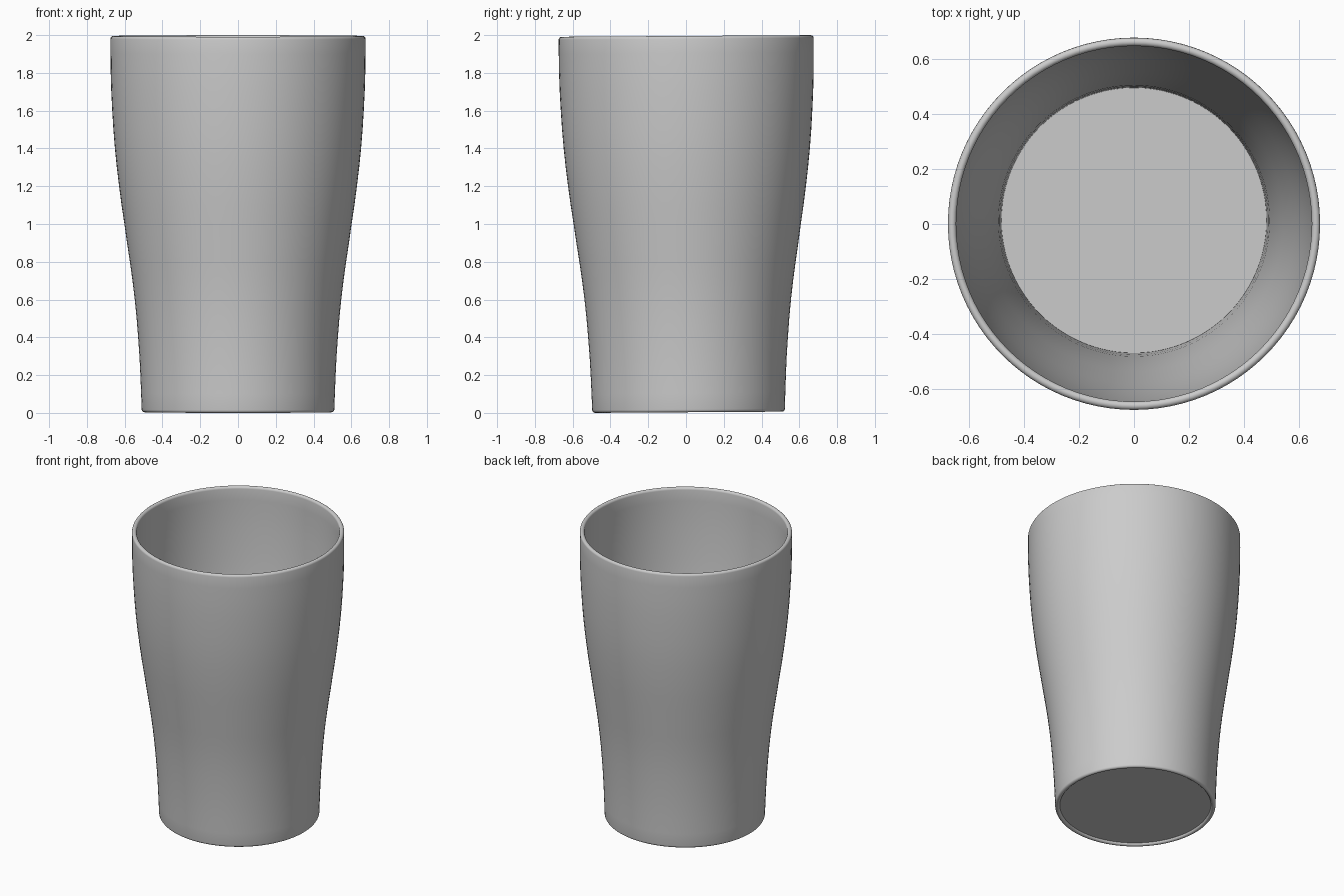
import bpy, bmesh, math
from mathutils import Matrix, Vector

cube = bpy.data.objects.get("Cube")
if cube:
    bpy.data.objects.remove(cube, do_unlink=True)

SEGMENTS = 96
HEIGHT = 1.992
WALL = 0.03

# The tumbler leans forward very slightly
LEAN = Matrix.Translation((0, 0.0135, 0.0034)) @ Matrix.Rotation(0.0065, 4, 'X')

grey = bpy.data.materials.new("light grey")
grey.use_nodes = True
colour = (0.6, 0.6, 0.6, 1)
grey.diffuse_color = colour
grey.node_tree.nodes["Principled BSDF"].inputs["Base Color"].default_value = colour


def lathe(name, profile, closed):
    """Spin a (radius, height) profile around the z axis."""
    bm = bmesh.new()
    verts = [bm.verts.new((r, 0, z)) for r, z in profile]
    edges = [bm.edges.new(pair) for pair in zip(verts, verts[1:])]
    if closed:
        edges.append(bm.edges.new((verts[-1], verts[0])))
    bmesh.ops.spin(bm, geom=verts + edges, cent=(0, 0, 0), axis=(0, 0, 1),
                   angle=math.tau, steps=SEGMENTS, use_duplicate=False)
    bmesh.ops.remove_doubles(bm, verts=bm.verts, dist=0.0001)
    bmesh.ops.recalc_face_normals(bm, faces=bm.faces)
    bm.transform(LEAN)
    mesh = bpy.data.meshes.new(name)
    bm.to_mesh(mesh)
    bm.free()
    mesh.materials.append(grey)
    obj = bpy.data.objects.new(name, mesh)
    bpy.context.collection.objects.link(obj)
    bpy.ops.object.select_all(action='DESELECT')
    obj.select_set(True)
    bpy.context.view_layer.objects.active = obj
    bpy.ops.object.shade_smooth_by_angle(angle=math.radians(40))
    return obj


def rounded_edge(radius, z, direction):
    """Half-round lip from the outer wall surface to the inner one."""
    half = WALL / 2
    arc = [math.pi * i / 8 for i in range(9)]
    return [(radius - half + half * math.cos(a),
             z + direction * half * math.sin(a)) for a in arc]


# Wall: slim foot flaring in an S curve to a nearly straight upper half
outer = [(0.513, 0.1), (0.517, 0.2), (0.522, 0.3), (0.529, 0.4), (0.537, 0.5),
         (0.547, 0.6), (0.559, 0.7), (0.573, 0.8), (0.588, 0.9), (0.602, 1.0),
         (0.617, 1.1), (0.630, 1.2), (0.642, 1.3), (0.652, 1.4), (0.660, 1.5),
         (0.666, 1.6), (0.671, 1.7), (0.674, 1.8), (0.675, 1.9)]
inner = [(r - WALL, z) for r, z in reversed(outer)]
rim = rounded_edge(0.675, HEIGHT - WALL / 2, 1)
foot = rounded_edge(0.510, WALL / 2, -1)
lathe("tumbler_wall", outer + rim + inner + foot[::-1], closed=True)

# Base: thin disc set just above the foot ring
lathe("tumbler_base", [(0, 0.015), (0.488, 0.015), (0.488, 0.045), (0, 0.045)],
      closed=False)
